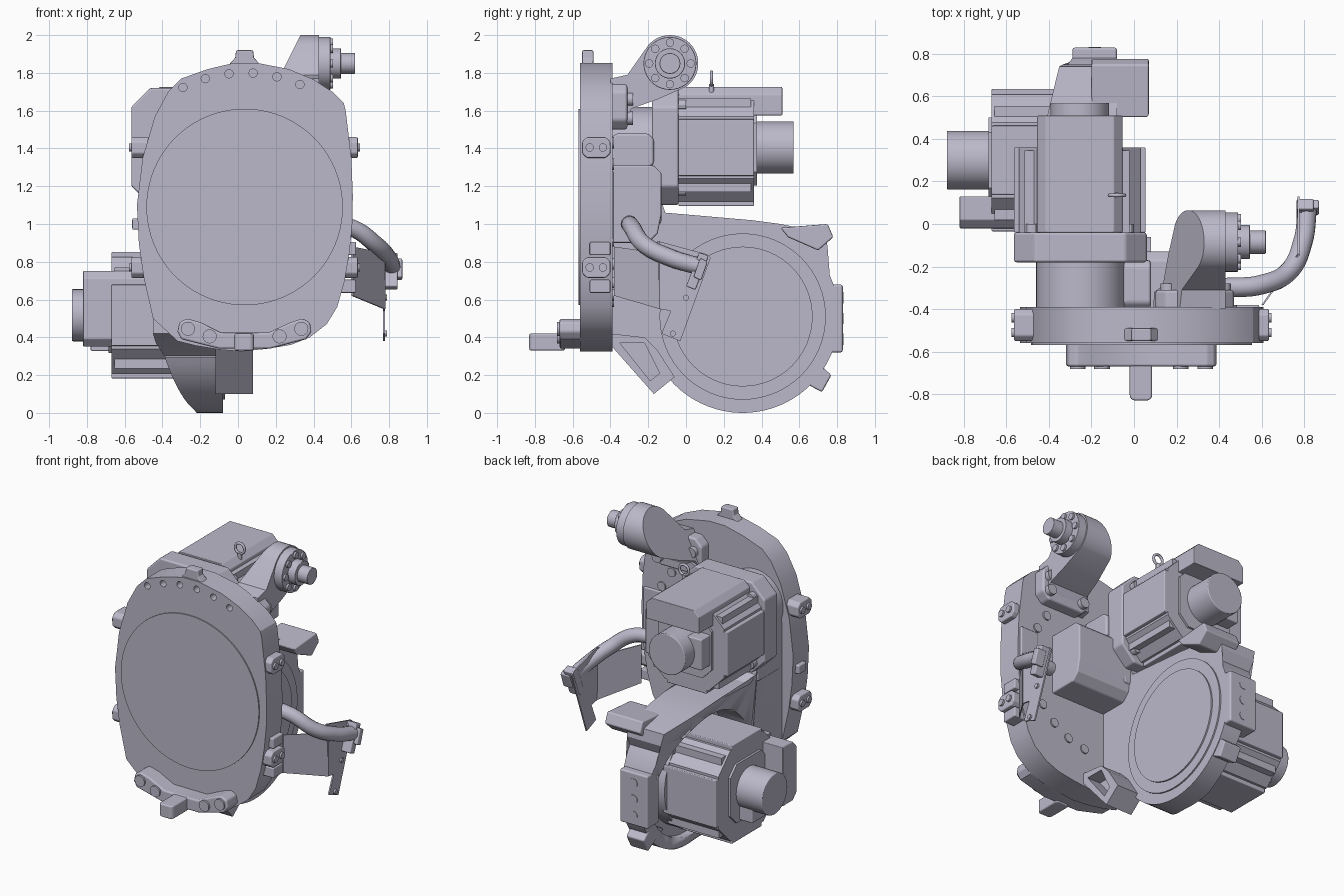
import bpy, bmesh, math

old = bpy.data.objects.get("Cube")
if old:
    bpy.data.objects.remove(old, do_unlink=True)

grey = bpy.data.materials.new("lavender_grey")
grey.use_nodes = True
COLOUR = (0.50, 0.485, 0.59, 1)
grey.diffuse_color = COLOUR
grey.node_tree.nodes["Principled BSDF"].inputs["Base Color"].default_value = COLOUR

# Axis maps: profile (u, v) is pushed along w
def along_x(u, v, w): return (w, u, v)
def along_y(u, v, w): return (u, w, v)
def along_z(u, v, w): return (u, v, w)


def finish(ob, bevel=0, angle=30):
    bpy.ops.object.select_all(action='DESELECT')
    ob.select_set(True)
    bpy.context.view_layer.objects.active = ob
    bpy.ops.object.shade_smooth_by_angle(angle=math.radians(angle))
    if bevel:
        mod = ob.modifiers.new("edge_rounding", 'BEVEL')
        mod.width, mod.segments, mod.limit_method = bevel, 2, 'ANGLE'
        mod.angle_limit = math.radians(40)
        mod.harden_normals = True
    return ob


def prism(name, pts, a, b, m, bevel=0):
    """Extrude a profile; a and b may be numbers or functions of (u, v)."""
    bm = bmesh.new()
    at = lambda f, p: f(*p) if callable(f) else f
    lo = [bm.verts.new(m(*p, 0)) for p in pts]
    hi = [bm.verts.new(m(*p, 1)) for p in pts]
    caps = [bm.faces.new(lo), bm.faces.new(hi)]
    for i in range(len(pts)):
        j = (i + 1) % len(pts)
        bm.faces.new((lo[i], lo[j], hi[j], hi[i]))
    if callable(a) or callable(b):
        bmesh.ops.triangulate(bm, faces=caps)
    for p, v, w in zip(pts, lo, hi):
        v.co, w.co = m(*p, at(a, p)), m(*p, at(b, p))
    bmesh.ops.recalc_face_normals(bm, faces=bm.faces)
    me = bpy.data.meshes.new(name)
    bm.to_mesh(me)
    bm.free()
    me.materials.append(grey)
    ob = bpy.data.objects.new(name, me)
    bpy.context.collection.objects.link(ob)
    finish(ob, bevel)
    for face in me.polygons:
        if len(face.vertices) > 4:
            face.use_smooth = False
    return ob


def arc(u, v, r, start=0, end=360, n=40):
    full = end - start == 360
    steps = n if full else n - 1
    return [(u + r * math.cos(math.radians(start + (end - start) * i / steps)),
             v + r * math.sin(math.radians(start + (end - start) * i / steps))) for i in range(n)]


def rect(u0, u1, v0, v1, c=0):
    if not c:
        return [(u0, v0), (u1, v0), (u1, v1), (u0, v1)]
    return [(u0 + c, v0), (u1 - c, v0), (u1, v0 + c), (u1, v1 - c),
            (u1 - c, v1), (u0 + c, v1), (u0, v1 - c), (u0, v0 + c)]


def disc(name, u, v, r, a, b, m, n=40, bevel=0):
    return prism(name, arc(u, v, r, n=n), a, b, m, bevel)


def cut(ob, cutter):
    cutter.hide_render = True
    cutter.hide_set(True)
    cutter.display_type = 'WIRE'
    mod = ob.modifiers.new("cut", 'BOOLEAN')
    mod.operation, mod.object, mod.solver = 'DIFFERENCE', cutter, 'EXACT'


# Front turntable plate
plate_outline = [(-.32, .38), (-.22, .355), (-.1, .335), (.02, .325), (.16, .34), (.28, .36), (.38, .4),
                 (.47, .47), (.525, .56), (.565, .7), (.59, .85), (.605, 1), (.608, 1.15), (.6, 1.35),
                 (.57, 1.6), (.56, 1.64), (.5, 1.7), (.4, 1.765), (.27, 1.82), (.1, 1.853),
                 (-.02, 1.853), (-.16, 1.82), (-.3, 1.77), (-.37, 1.7), (-.44, 1.57), (-.505, 1.35),
                 (-.535, 1.1), (-.525, .9), (-.5, .72), (-.45, .5)]
plate = prism("front_plate", plate_outline, -.56, -.39, along_y)
for i in range(6):
    a = math.radians(66 + i * 10.2)
    cut(plate, disc("plate_hole_cutter", .035 + .72 * math.cos(a), 1.09 + .71 * math.sin(a),
                    .022, -.6, -.5, along_y, 16))
disc("front_disc", .035, 1.09, .52, -.568, -.55, along_y, 80)

# Foot bar with tab under the front disc
bar = [(-.32, .43), (-.3, .39), (-.1, .34), (.17, .34), (.36, .39), (.39, .43), (.38, .48),
       (.34, .5), (.28, .48), (.16, .425), (-.09, .425), (-.2, .48), (-.27, .5), (-.31, .48)]
prism("foot_bar", bar, -.67, -.55, along_y, .012)
prism("foot_tab", rect(-.02, .085, -.83, -.64, .015), .33, .42, along_z, .01)
for x, z in ((-.265, .445), (-.15, .405), (.22, .405), (.335, .445)):
    disc("foot_bolt", x, z, .037, -.682, -.66, along_y, 24)

# Top lug and side lugs
prism("top_lug", [(-.06, 1.83), (.13, 1.83), (.085, 1.88), (.08, 1.92), (-.01, 1.92), (-.015, 1.88)],
      -.55, -.49, along_y, .008)
for side in (-1, 1):
    for z in (.77, 1.405):
        ends = sorted((.035 + side * .5, .035 + side * .6))
        prism("side_lug", rect(-.55, -.4, z - .055, z + .055, .025), *ends, along_x, .008)
        for y in (-.51, -.44):
            ends = sorted((.035 + side * .59, .035 + side * .612))
            disc("side_lug_bolt", y, z, .022, *ends, along_x, 16)
for z in (.67, .87):
    prism("small_side_block", rect(-.51, -.4, z - .035, z + .035), .5, .625, along_x, .008)
prism("small_side_block", rect(-.5, -.42, .97, 1.03), -.56, -.5, along_x, .008)
prism("plate_side_rail", rect(-.46, -.38, .9, 1.28), .45, .59, along_x, .01)

# Rear swing housing, open toward the side motor
CY, CZ = .3, .51
housing_outline = [(-.4, .42), (-.27, .37), (-.16, .3)] + arc(CY, CZ, .51, 205, 395, 40) + \
                  [(.75, .87), (.74, .95), (.5, 1.0), (.35, 1.02), (-.05, 1.02), (-.11, 1.06), (-.13, 1.12),
                   (-.13, 1.28), (-.17, 1.31), (-.4, 1.31)]
flare = lambda y, z: -min(.45, .22 + .2 * z + .3 * max(0, .2 - y) - .2 * max(0, y - .45))
housing = prism("swing_housing", housing_outline, flare, -.08, along_x)
cut(housing, disc("housing_cutter", CY, CZ, .43, -.8, -.2, along_x, 64))
disc("cover_rim", CY, CZ, .44, -.1, -.07, along_x, 64)
disc("cover_disc", CY, CZ, .37, -.1, -.06, along_x, 64)
prism("rear_pad", rect(.7, .83, .32, .68), -.29, -.08, along_x, .012)
for z in (.39, .5, .61):
    disc("rear_pad_bolt", -.185, z, .03, .815, .833, along_y, 20)
prism("rear_hook", [(.5, .98), (.54, .93), (.7, .86), (.78, .93), (.75, 1.0)],
      -.2, .07, along_x, .01)
prism("rear_ear", [(.55, .2), (.72, .11), (.77, .2), (.68, .28)], -.22, -.085, along_x, .01)

# Box column on the plate back, beside the upper motor
column = [(-.4, .9), (-.2, .9), (-.15, .95), (-.13, 1.05), (-.13, 1.27), (-.17, 1.31), (-.4, 1.31)]
prism("column", column, -.3, .33, along_x, .01)

# Lower strut with window
strut = prism("lower_strut", [(-.4, .36), (-.17, .1), (-.06, .19), (-.15, .33), (-.22, .4), (-.4, .42)],
              -.12, .08, along_x)
cut(strut, prism("strut_cutter", [(-.35, .37), (-.19, .17), (-.14, .21), (-.22, .37)], -.02, .2, along_x))

# Motor neck, flange and pocket block
disc("motor_neck", -.25, 1.41, .21, -.4, -.1, along_y, 48)
prism("neck_saddle", rect(-.45, -.03, 1.0, 1.4), -.4, -.13, along_y, .015)
prism("motor_flange", rect(-.565, .06, 1.1, 1.72, .1), -.18, -.04, along_y, .012)
prism("pocket_block", rect(-.4, -.17, 1.29, 1.48, .03), -.05, .08, along_x, .015)


# Two similar motors; u is across, v points to the terminal box, w runs to the encoder
def motor(prefix, m, size, shift):
    big = lambda u, v, w: m(u * size, v * size, w)
    prism(prefix + "_body", rect(-.285, .285, -.285, .285, .12), -.05, .36, big)
    for i in range(4):
        c, s = round(math.cos(i * math.pi / 2)), round(math.sin(i * math.pi / 2))
        rib = lambda u, v, w, c=c, s=s: big(u * c - v * s, u * s + v * c, w)
        prism(prefix + "_side_panel", rect(-.15, .15, .24, .31), -.04, .36, rib, .006)
        disc(prefix + "_tie_bolt", .225, .225, .03, -.04, .0, rib, 12)
        prism(prefix + "_corner_step", rect(.15, .235, .15, .26), -.04, .345, rib)
    prism(prefix + "_terminal_box", [(u + shift, v) for u, v in
          ((-.2, .17), (.2, .17), (.2, .28), (.16, .32), (-.16, .32), (-.2, .28))], -.04, .51, m, .005)
    disc(prefix + "_encoder", 0, 0, .138, .35, .57, m, 40, .006)
    prism(prefix + "_encoder_block", rect(-.19, -.08, -.1, .11), .35, .47, m, .008)
    prism(prefix + "_end_cap", rect(-.2, .2, -.2, .2, .07), .35, .375, m)


motor("upper_motor", lambda u, v, w: (u - .255, w, v + 1.405), 1, 0)
motor("side_motor", lambda u, v, w: (-w - .31, CY - v, u + CZ + .007), 1.08, .035)
disc("side_motor_mount", CY, CZ, .36, -.3, -.19, along_x, 48)

# Lifting eye
bpy.ops.mesh.primitive_torus_add(location=(-.08, .135, 1.77), rotation=(math.pi / 2, 0, 0),
                                 major_radius=.035, minor_radius=.009,
                                 major_segments=24, minor_segments=8)
eye = bpy.context.object
eye.name = "lifting_eye"
eye.data.materials.append(grey)
finish(eye, angle=60)
disc("lifting_eye_stem", -.08, .135, .014, 1.66, 1.74, along_z, 16)

# Upper arm with round head and stepped pin
AY, AZ = -.085, 1.85
arm = arc(AY, AZ, .15, -55, 140, 24) + [(-.31, 1.79), (-.4, 1.77), (-.4, 1.52),
                                      (-.32, 1.53), (-.29, 1.61), (-.15, 1.66)]
prism("upper_arm", arm, lambda y, z: .33 - .5 * (2 - z), .43, along_x)
prism("arm_foot", rect(.1, .47, 1.5, 1.75, .05), -.4, -.31, along_y, .015)
for name, r, a, b in (("arm_head_plate", .14, .42, .49), ("arm_pin_hub", .08, .48, .545),
                      ("arm_pin", .055, .54, .62)):
    disc(name, AY, AZ, r, a, b, along_x, 40, .004)
for i in range(8):
    a = math.radians(45 * i)
    disc("arm_head_bolt", AY + .11 * math.cos(a), AZ + .11 * math.sin(a), .022, .48, .503, along_x, 16)
for x in (.16, .42):
    for z in (1.56, 1.66):
        disc("arm_foot_bolt", x, z, .035, -.32, -.28, along_y, 16)

# Row of bolts on the plate back
for i in range(9):
    a = math.radians(-85 + i * 16)
    disc("plate_back_bolt", .035 + .47 * math.cos(a), 1.09 + .5 * math.sin(a), .03, -.4, -.38, along_y, 16)

# Cable tube
curve = bpy.data.curves.new("cable_tube", 'CURVE')
curve.dimensions, curve.bevel_depth, curve.bevel_resolution, curve.use_fill_caps = '3D', .046, 5, True
spline = curve.splines.new('BEZIER')
path = [(.42, -.3, 1.0), (.6, -.285, .98), (.73, -.22, .89), (.795, -.08, .82), (.815, .07, .775)]
spline.bezier_points.add(len(path) - 1)
for p, co in zip(spline.bezier_points, path):
    p.co = co
    p.handle_left_type = p.handle_right_type = 'AUTO'
curve.materials.append(grey)
bpy.context.collection.objects.link(bpy.data.objects.new("cable_tube", curve))
prism("tube_clamp", [(.0, .67), (.05, .65), (.12, .83), (.07, .85)], .765, .845, along_x, .008)
prism("tube_clamp_block", [(.04, .72), (.08, .7), (.115, .8), (.075, .82)], .8, .87, along_x, .008)

# Folded sheet bracket beside the tube
slope = lambda y, z: .6 + .17 * (y + .38) / .24
prism("sheet_bracket_inner", [(-.38, .62), (-.14, .55), (-.14, .91), (-.24, .86), (-.38, .88)],
      slope, lambda y, z: slope(y, z) + .01, along_x)
prism("sheet_bracket_outer", [(-.15, .91), (-.14, .55), (-.08, .54), (-.13, .42), (-.03, .38), (.13, .82), (.11, .84)],
      .768, .778, along_x)
for y, z in ((.0, .61), (-.07, .42), (.07, .82)):
    disc("sheet_bolt", y, z, .016, .77, .79, along_x, 12)
